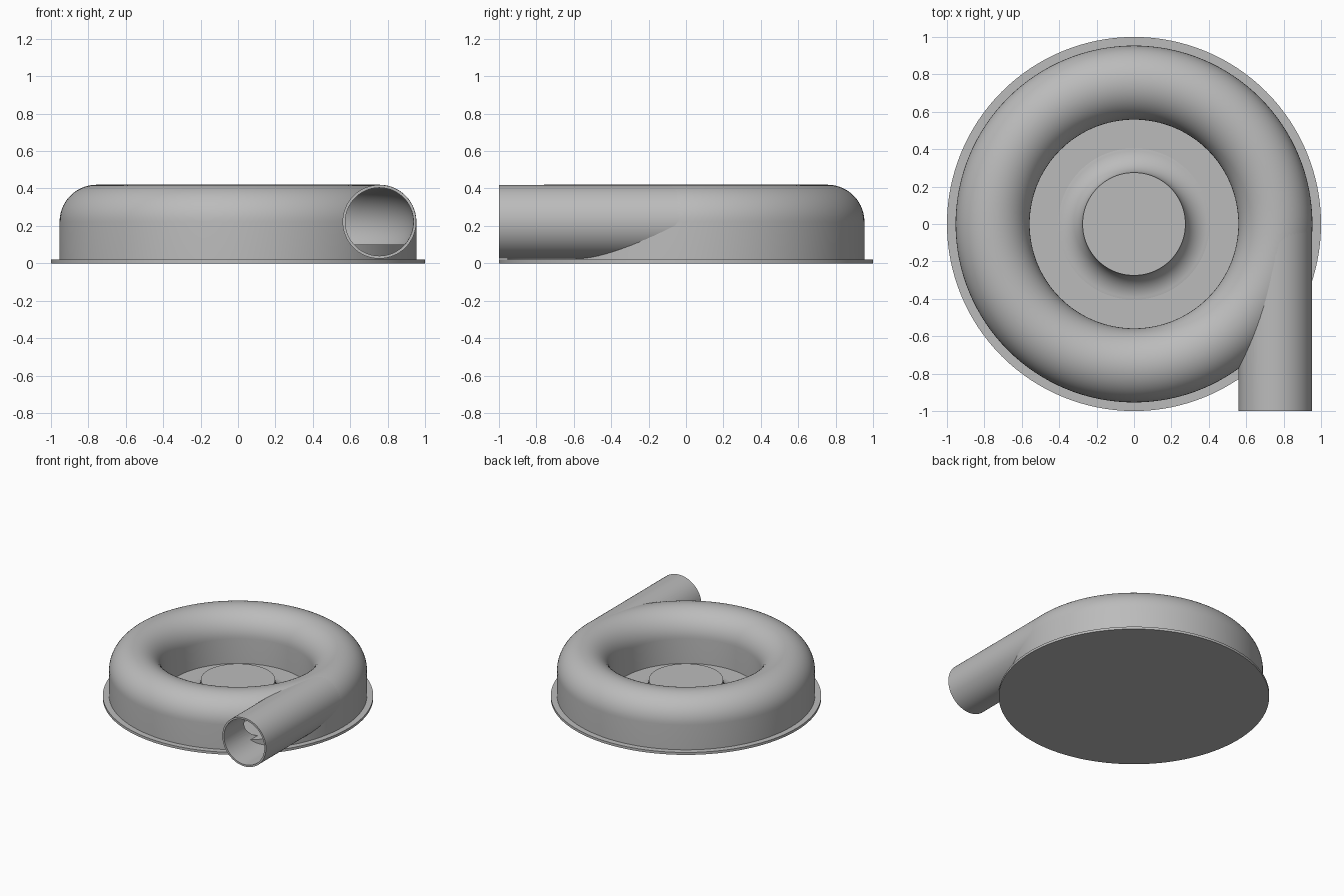
import bpy, bmesh, math
from mathutils import Matrix, Vector

old = bpy.data.objects.get("Cube")
if old:
    bpy.data.objects.remove(old, do_unlink=True)

RING, TUBE, BORE, MID = 0.756, 0.198, 0.182, 0.222
FLOOR, STEP = 0.02, 0.1

grey = bpy.data.materials.new("cast grey")
grey.use_nodes = True
grey.diffuse_color = (0.5, 0.5, 0.5, 1)
grey.node_tree.nodes["Principled BSDF"].inputs["Base Color"].default_value = (0.5, 0.5, 0.5, 1)


def finish(name, bm):
    bmesh.ops.recalc_face_normals(bm, faces=bm.faces)
    mesh = bpy.data.meshes.new(name)
    bm.to_mesh(mesh)
    bm.free()
    mesh.materials.append(grey)
    obj = bpy.data.objects.new(name, mesh)
    bpy.context.collection.objects.link(obj)
    return obj


def arc(cx, cz, r, a0, a1, n):
    angles = [math.radians(a0 + (a1 - a0) * i / n) for i in range(n + 1)]
    return [(cx + r * math.cos(a), cz + r * math.sin(a)) for a in angles]


def lathe(name, profile, closed=False, steps=128):
    bm = bmesh.new()
    verts = [bm.verts.new((r, 0, z)) for r, z in profile]
    edges = [bm.edges.new(p) for p in zip(verts, verts[1:])]
    if closed:
        edges.append(bm.edges.new((verts[-1], verts[0])))
    bmesh.ops.spin(bm, geom=verts + edges, axis=(0, 0, 1), cent=(0, 0, 0),
                   angle=math.tau, steps=steps, use_duplicate=False)
    bmesh.ops.remove_doubles(bm, verts=bm.verts, dist=0.0005)
    return finish(name, bm)


def rod(name, radius, y0, y1):
    bm = bmesh.new()
    place = Matrix.Translation((RING, (y0 + y1) / 2, MID)) @ Matrix.Rotation(math.pi / 2, 4, "X")
    bmesh.ops.create_cone(bm, cap_ends=True, segments=64, radius1=radius, radius2=radius,
                          depth=y1 - y0, matrix=place)
    return finish(name, bm)


def cut(obj, *cutters):
    for c in cutters:
        m = obj.modifiers.new("cut", "BOOLEAN")
        m.operation, m.solver, m.object = "DIFFERENCE", "EXACT", c
        c.hide_render = True
        c.hide_set(True)


def smooth(obj):
    bpy.ops.object.select_all(action="DESELECT")
    bpy.context.view_layer.objects.active = obj
    obj.select_set(True)
    for m in list(obj.modifiers):
        bpy.ops.object.modifier_apply(modifier=m.name)
    bpy.ops.object.shade_smooth_by_angle(angle=math.radians(35))


# Base flange
base = lathe("base_flange", [(0, 0), (1, 0), (1, FLOOR), (0, FLOOR)])

# Ring-shaped casing, flat underneath, rounded on top
casing = lathe("volute_casing", [(RING + TUBE, 0.01)] + arc(RING, MID, TUBE, 0, 180, 28)
               + [(RING - TUBE, 0.01)], closed=True)

# Central hub with a flared foot
hub = lathe("centre_hub", [(0, 0.01), (0.45, 0.01)] + arc(0.405, 0.15, 0.13, 270, 180, 14) + [(0, 0.15)])

# Outlet pipe along the tangent
pipe = rod("outlet_pipe", TUBE - 0.001, -1, 0)

# Hollow passage: full bore in the pipe, flat floor inside the casing
low = math.degrees(math.asin((STEP - MID) / BORE))
passage = lathe("passage_cutter", arc(RING, MID, BORE, low, 180 - low, 36), closed=True)
bore = rod("bore_cutter", BORE, -1.1, 0.05)
flat_bore = rod("flat_bore_cutter", BORE, -1.1, 0.02)
bm = bmesh.new()
bm.from_mesh(flat_bore.data)
bmesh.ops.bisect_plane(bm, geom=bm.verts[:] + bm.edges[:] + bm.faces[:],
                       plane_co=Vector((0, 0, STEP)), plane_no=Vector((0, 0, -1)), clear_outer=True)
bmesh.ops.holes_fill(bm, edges=[e for e in bm.edges if e.is_boundary])
bmesh.ops.recalc_face_normals(bm, faces=bm.faces)
bm.to_mesh(flat_bore.data)
bm.free()

cut(casing, passage, flat_bore)
cut(pipe, bore, passage)
for part in (base, casing, hub, pipe):
    smooth(part)
for helper in (passage, bore, flat_bore):
    bpy.data.objects.remove(helper, do_unlink=True)
